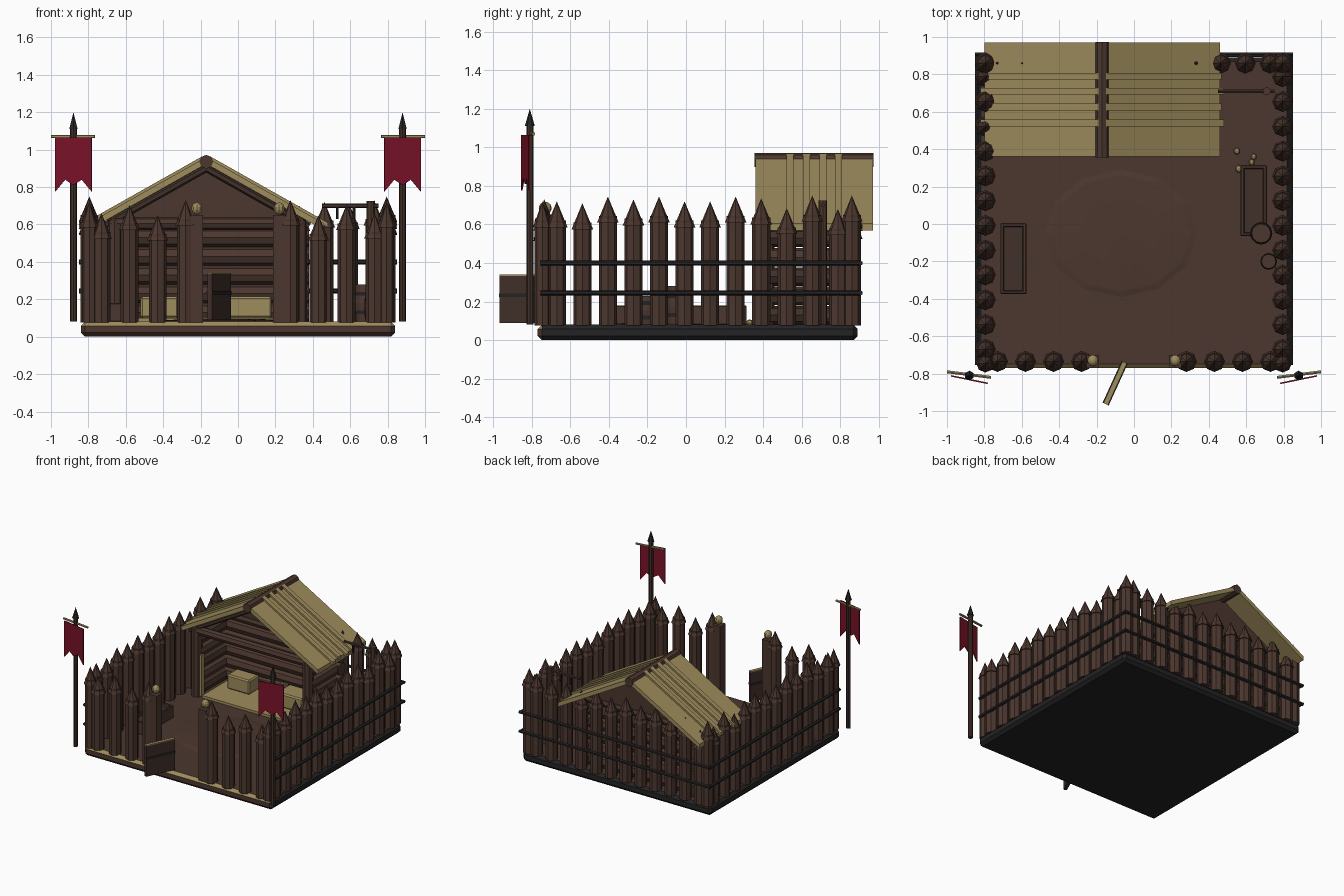
import bpy, bmesh, math, random
from mathutils import Vector, Matrix

if "Cube" in bpy.data.objects:
    bpy.data.objects.remove(bpy.data.objects["Cube"])

random.seed(4)


def material(name, col):
    m = bpy.data.materials.new(name)
    m.diffuse_color = (*col, 1)
    m.use_nodes = True
    m.node_tree.nodes["Principled BSDF"].inputs["Base Color"].default_value = m.diffuse_color
    return m


BROWN = material("brown wood", (0.072, 0.038, 0.028))
DARK = material("dark brown wood", (0.052, 0.029, 0.022))
TAN = material("straw tan", (0.34, 0.262, 0.108))
RED = material("crimson cloth", (0.19, 0.006, 0.021))
IRON = material("charcoal iron", (0.017, 0.017, 0.018))


def finish(name, bm, *mats):
    bmesh.ops.recalc_face_normals(bm, faces=bm.faces)
    me = bpy.data.meshes.new(name)
    bm.to_mesh(me)
    bm.free()
    for m in mats:
        me.materials.append(m)
    ob = bpy.data.objects.new(name, me)
    bpy.context.collection.objects.link(ob)
    return ob


def box(name, x, y, z, mat, bevel=0):
    bm = bmesh.new()
    bmesh.ops.create_cube(bm, size=1)
    for v in bm.verts:
        v.co = Vector([(a + b) / 2 + c * (b - a) for (a, b), c in zip((x, y, z), v.co)])
    if bevel:
        bmesh.ops.bevel(bm, geom=bm.edges[:], offset=bevel, segments=1, affect='EDGES')
    return finish(name, bm, mat)


def rod(name, a, b, r0, mat, r1=None, sides=8):
    a, b = Vector(a), Vector(b)
    bm = bmesh.new()
    bmesh.ops.create_cone(bm, cap_ends=True, segments=sides, radius1=r0,
                          radius2=r0 if r1 is None else r1, depth=(b - a).length)
    rot = (b - a).to_track_quat('Z', 'Y').to_matrix().to_4x4()
    bm.transform(Matrix.Translation((a + b) / 2) @ rot)
    return finish(name, bm, mat)


def prism(name, pts, y0, y1, mat):
    """Extrude an x-z outline from y0 to y1."""
    bm = bmesh.new()
    f = bm.faces.new([bm.verts.new((x, y0, z)) for x, z in pts])
    ex = bmesh.ops.extrude_face_region(bm, geom=[f])
    bmesh.ops.translate(bm, vec=(0, y1 - y0, 0),
                        verts=[g for g in ex['geom'] if isinstance(g, bmesh.types.BMVert)])
    return finish(name, bm, mat)


def ball(name, c, s, mat, u=10, v=7):
    bm = bmesh.new()
    bmesh.ops.create_uvsphere(bm, u_segments=u, v_segments=v, radius=1)
    bm.transform(Matrix.Translation(c) @ Matrix.Diagonal((*s, 1)))
    return finish(name, bm, mat)


# base slab: brown top, tan and brown front, charcoal elsewhere
base = box("base", (-0.84, 0.84), (-0.77, 0.89), (0, 0.08), IRON, 0.022)
base.data.materials.append(BROWN)
base.data.materials.append(TAN)
for p in base.data.polygons:
    n = p.normal
    if n.z > 0.9:
        p.material_index = 1
    elif n.y < -0.5:
        p.material_index = 2 if n.z > 0.3 else 1
ball("yard_mound", (-0.07, -0.05, 0.076), (0.43, 0.36, 0.02), BROWN, 12, 6)


# palisade stakes
def stake(x, y, top, r=0.047):
    rod("stake", (x, y, 0.075), (x, y, top - 0.1), r, BROWN)
    rod("stake_tip", (x, y, top - 0.135), (x, y, top), r + 0.009, BROWN, 0)


for s in (-1, 1):
    for x, t in zip((0.28, 0.43, 0.58, 0.73), (0.73, 0.65, 0.705, 0.66)):
        stake(s * x, -0.735, t)
    for i, t in enumerate((.72, .71, .745, .73, .745, .72, .72, .745, .735, .685, .75, .68)):
        stake(s * 0.795, -0.67 + i * 0.1325, t)
    stake(s * 0.795, -0.745, 0.72, 0.04)
    stake(s * 0.795, 0.86, 0.75)
for i, t in enumerate((.66, .73, .7, .74, .72, .75, .71, .74, .70, .72, .71, .73)):
    stake(-0.73 + i * 0.1325, 0.86, t)

# iron-dark rails around the sides and back
for z in (0.245, 0.4):
    for s in (-1, 1):
        rod("side_rail", (s * 0.84, -0.755, z), (s * 0.84, 0.9, z), 0.013, IRON, sides=6)
    rod("back_rail", (-0.85, 0.905, z), (0.85, 0.905, z), 0.013, IRON, sides=6)

# gate posts with round finials
for s in (-1, 1):
    x = s * 0.22
    box("gate_post", (x - 0.034, x + 0.034), (-0.77, -0.70), (0.075, 0.65), BROWN)
    ball("gate_finial", (x, -0.73, 0.685), (0.03, 0.033, 0.033), TAN)

# gate leaf, swung open
hinge = Matrix.Translation((-0.05, -0.74, 0)) @ Matrix.Rotation(math.radians(-114.5), 4, 'Z')
for ob in (box("gate_leaf", (0, 0.245), (-0.013, 0.013), (0.09, 0.334), DARK),
           box("gate_leaf_cap", (0, 0.245), (-0.013, 0.013), (0.334, 0.341), TAN),
           box("gate_strap", (0, 0.245), (-0.018, 0.018), (0.225, 0.243), IRON)):
    ob.data.transform(hinge)

# banners
for s in (-1, 1):
    x, y = s * 0.88, -0.81
    rod("banner_pole", (x, y, 0.08), (x, y, 1.12), 0.018, DARK)
    rod("spear_tip", (x, y, 1.11), (x, y, 1.2), 0.026, IRON, 0, 6)
    rod("banner_crossbar", (s * 1.0, -0.79, 1.07), (s * 0.765, -0.82, 1.07), 0.009, TAN, sides=6)
    flag = prism("banner_cloth", [(-0.1, 1.065), (0.1, 1.065), (0.1, 0.775), (0.045, 0.84),
                                  (0, 0.81), (-0.045, 0.84), (-0.1, 0.775)], -0.004, 0.004, RED)
    flag.data.transform(Matrix.Translation((s * 0.88, -0.832, 0))
                        @ Matrix.Rotation(s * 0.2, 4, 'Z'))

# hut walls of stacked logs
for i in range(5):
    z = 0.13 + i * 0.1
    rod("back_wall_log", (-0.71, 0.78, z), (0.38, 0.78, z), 0.05, BROWN)
    for x in (-0.66, 0.33):
        rod("side_wall_log", (x, 0.42, z), (x, 0.83, z), 0.048, BROWN if i % 2 else DARK)
for x in (-0.66, 0.33):
    rod("hut_front_post", (x, 0.42, 0.08), (x, 0.42, 0.62), 0.04, BROWN)
for y in (0.42, 0.78):
    rod("tie_beam", (-0.68, y, 0.605), (0.35, y, 0.605), 0.035, BROWN)
prism("gable", [(-0.70, 0.58), (0.36, 0.58), (0.36, 0.635), (-0.17, 0.93), (-0.70, 0.635)],
      0.76, 0.80, BROWN)

# thatched roof slopes, battens and ridge log
for s in (-1, 1):
    def slope(name, d0, d1, lo, hi, y0, y1):
        top = lambda d: 0.96 - 0.563 * d
        prism(name, [(-0.17 + s * d0, top(d0) + hi), (-0.17 + s * d1, top(d1) + hi),
                     (-0.17 + s * d1, top(d1) + lo), (-0.17 + s * d0, top(d0) + lo)], y0, y1, TAN)
    slope("roof_slope", 0.0, 0.63, -0.036, 0, 0.36, 0.97)
    for k, y in enumerate((0.54, 0.625, 0.71, 0.79)):
        slope("roof_batten", 0.02, 0.65 - 0.012 * (k % 2), -0.01, 0.016, y - 0.018, y + 0.018)
    rod("rafter", (-0.17, 0.42, 0.9), (-0.17 + s * 0.55, 0.42, 0.59), 0.02, DARK, sides=6)
rod("ridge_log", (-0.17, 0.355, 0.935), (-0.17, 0.972, 0.935), 0.037, BROWN)

# straw bedding inside the hut
box("straw_floor", (-0.6, 0.28), (0.4, 0.73), (0.08, 0.1), TAN)
for x0, x1, y0 in ((-0.52, -0.32, 0.6), (-0.05, 0.18, 0.56)):
    box("straw_bale", (x0, x1), (y0, 0.73), (0.1, 0.215), TAN, 0.01)
box("leaning_plank", (-0.625, -0.605), (0.4, 0.44), (0.09, 0.42), TAN)

# tool rack beside the hut
rod("rack_post", (0.71, 0.71, 0.08), (0.71, 0.71, 0.725), 0.022, BROWN)
rod("rack_bar", (0.45, 0.71, 0.7), (0.75, 0.71, 0.7), 0.011, DARK, sides=6)
for x in (0.53, 0.62):
    rod("rack_hook", (x, 0.71, 0.63), (x, 0.71, 0.7), 0.008, IRON, sides=6)


# open troughs
def trough(x0, x1, y0, y1, h):
    box("trough_body", (x0 + .01, x1 - .01), (y0 + .01, y1 - .01), (0.08, h - 0.025), DARK)
    for x in (x0, x1 - 0.02):
        box("trough_long_rim", (x, x + 0.02), (y0, y1), (0.08, h), BROWN, 0.005)
    for y in (y0, y1 - 0.02):
        box("trough_end_rim", (x0, x1), (y, y + 0.02), (0.08, h), BROWN, 0.005)


trough(-0.715, -0.575, -0.375, 0.005, 0.18)
trough(0.57, 0.71, -0.065, 0.315, 0.18)

# barrels with iron hoops
for x, y, r, h in ((0.68, -0.05, 0.06, 0.2), (0.72, -0.2, 0.045, 0.15)):
    rod("barrel_lower", (x, y, 0.08), (x, y, 0.08 + h / 2), r * 0.85, BROWN, r, 12)
    rod("barrel_upper", (x, y, 0.08 + h / 2), (x, y, 0.08 + h), r, BROWN, r * 0.85, 12)
    for k in (0.25, 0.75):
        rod("barrel_hoop", (x, y, 0.07 + h * k), (x, y, 0.09 + h * k), r * 0.97, IRON, sides=12)

# scattered straw lumps
for x, y in ((0.55, 0.39), (0.64, 0.36), (0.56, 0.295), (0.63, 0.33)):
    r = random.uniform(0.015, 0.024)
    ball("straw_lump", (x, y, 0.09), (r, r * 1.2, 0.018), TAN, 6, 4)
